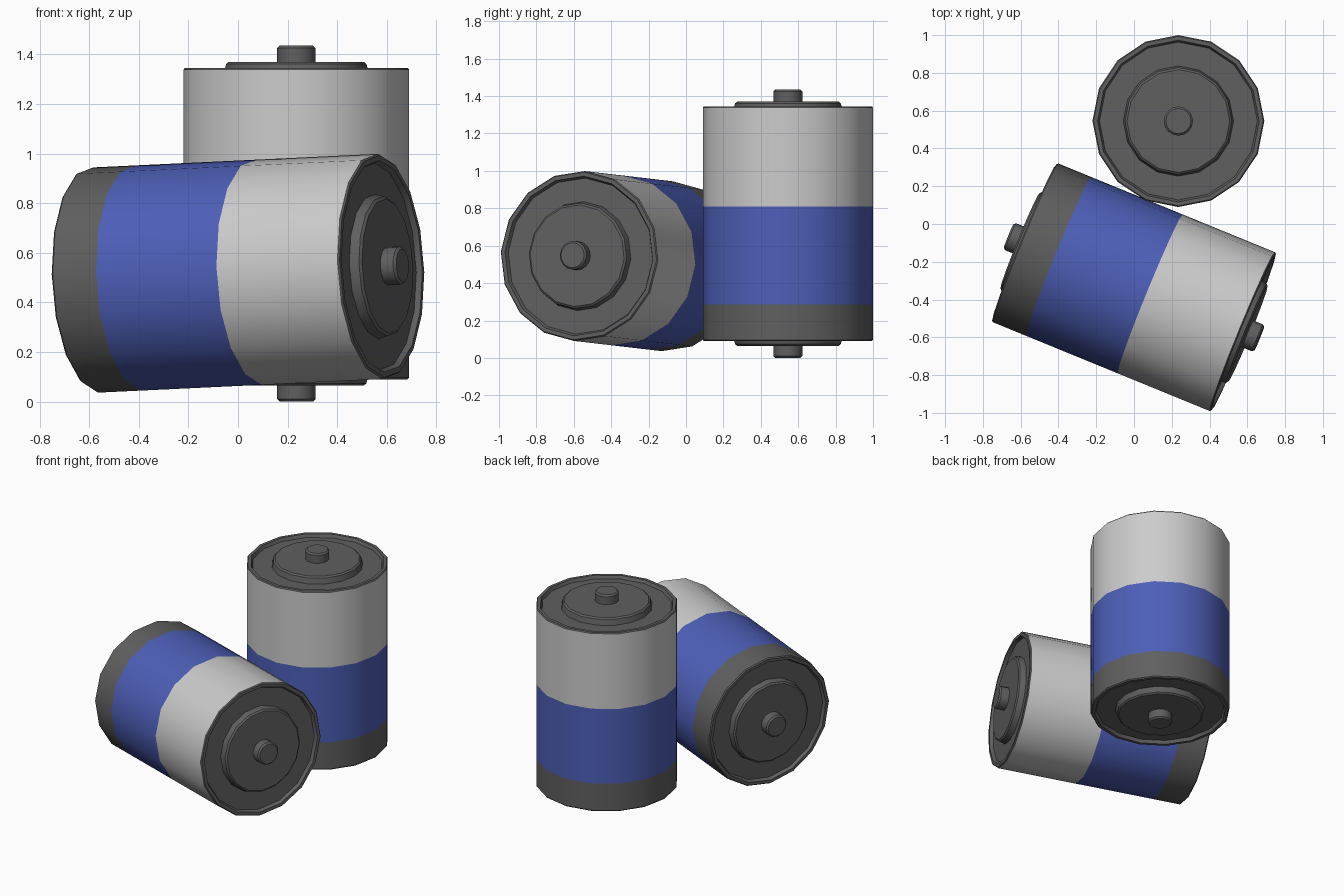
import bpy, bmesh, math
from mathutils import Vector, Matrix

if "Cube" in bpy.data.objects:
    bpy.data.objects.remove(bpy.data.objects["Cube"])

SIDES = 16
R, H, TIP = 0.455, 0.6275, 0.7175   # radius, half body height, half height with terminal


def material(name, color):
    m = bpy.data.materials.new(name)
    m.diffuse_color = (*color, 1)
    m.use_nodes = True
    m.node_tree.nodes["Principled BSDF"].inputs["Base Color"].default_value = m.diffuse_color
    return m


DARK = material("dark_grey", (0.115, 0.115, 0.115))
LIGHT = material("light_grey", (0.53, 0.53, 0.53))
BLUE = material("blue", (0.075, 0.115, 0.48))


def lathe(name, profile, mat, matrix):
    """Revolve (radius, height) points around the local z axis."""
    bm = bmesh.new()
    rings = []
    for r, z in profile:
        if r == 0:
            rings.append([bm.verts.new((0, 0, z))] * SIDES)
        else:
            rings.append([bm.verts.new((r * math.cos(a), r * math.sin(a), z))
                          for a in (2 * math.pi * i / SIDES for i in range(SIDES))])
    for a, b in zip(rings, rings[1:]):
        for i in range(SIDES):
            j = (i + 1) % SIDES
            quad = dict.fromkeys((a[i], a[j], b[j], b[i]))
            bm.faces.new(list(quad))
    # profiles run from low to high, so faces already point outwards
    mesh = bpy.data.meshes.new(name)
    bm.to_mesh(mesh)
    bm.free()
    mesh.materials.append(mat)
    obj = bpy.data.objects.new(name, mesh)
    bpy.context.collection.objects.link(obj)
    obj.matrix_world = matrix
    bpy.ops.object.select_all(action='DESELECT')
    obj.select_set(True)
    bpy.context.view_layer.objects.active = obj
    bpy.ops.object.shade_smooth_by_angle(angle=math.radians(35))


# End cap from outer edge to tip: rim, recess, raised disc, terminal
END = [(R, H - 0.007), (0.449, H), (0.428, H), (0.418, H - 0.022),
       (0.292, H - 0.022), (0.283, H + 0.016), (0.272, H + 0.025),
       (0.077, H + 0.025), (0.077, TIP - 0.01), (0.067, TIP), (0, TIP)]
BOTTOM = [(r, -z) for r, z in reversed(END)]
BAND_LOW, BAND_HIGH = -0.432, 0.093


def battery(prefix, matrix):
    lathe(prefix + "_top_cap", END, DARK, matrix)
    lathe(prefix + "_light_sleeve", [(R, BAND_HIGH), (R, H - 0.007)], LIGHT, matrix)
    lathe(prefix + "_blue_band", [(R, BAND_LOW), (R, BAND_HIGH)], BLUE, matrix)
    lathe(prefix + "_bottom_cap", BOTTOM + [(R, BAND_LOW)], DARK, matrix)


# Upright battery
battery("standing_battery", Matrix.Translation((0.235, 0.545, TIP)))

# Tipped battery leaning slightly upwards towards its light end
axis = Vector((1.155, -0.473, 0.055)).normalized()
side = Vector((0, 0, 1)).cross(axis).normalized()
up = axis.cross(side)
frame = Matrix((side, up, axis)).transposed().to_4x4()
roll = Matrix.Rotation(math.radians(-3), 4, 'Z')
battery("lying_battery", Matrix.Translation((0, -0.335, 0.5175)) @ frame @ roll)
